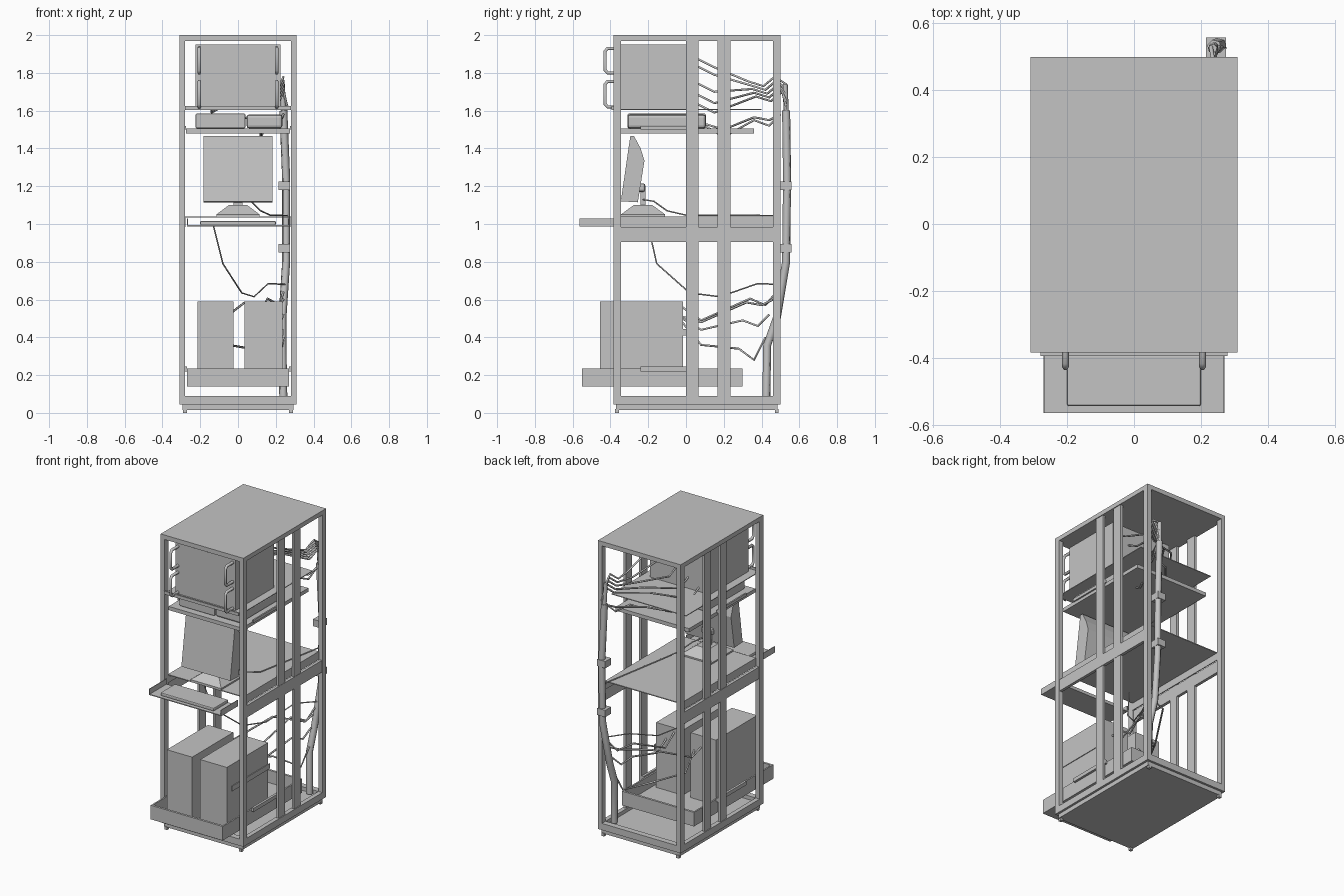
import bpy
import bmesh
from math import radians
from mathutils import Vector

default_cube = bpy.data.objects.get("Cube")
if default_cube:
    bpy.data.objects.remove(default_cube, do_unlink=True)

# One plain grey for everything
grey = bpy.data.materials.new("plain_grey")
grey.use_nodes = True
colour = (0.55, 0.55, 0.55, 1)
grey.diffuse_color = colour
grey.node_tree.nodes["Principled BSDF"].inputs["Base Color"].default_value = colour


def finish(name, bm):
    bmesh.ops.recalc_face_normals(bm, faces=bm.faces)
    mesh = bpy.data.meshes.new(name)
    bm.to_mesh(mesh)
    bm.free()
    mesh.materials.append(grey)
    obj = bpy.data.objects.new(name, mesh)
    bpy.context.collection.objects.link(obj)
    return obj


def box(name, x, y, z, top_scale=1.0, bevel=0.0):
    """Box spanning the given ranges, optionally tapered or with soft edges."""
    bm = bmesh.new()
    bmesh.ops.create_cube(bm, size=1)
    low, high = (Vector(corner) for corner in zip(x, y, z))
    middle, size = (low + high) / 2, high - low
    for v in bm.verts:
        taper = top_scale if v.co.z > 0 else 1
        v.co.x *= taper
        v.co.y *= taper
        v.co = middle + v.co * size
    if bevel:
        bmesh.ops.bevel(bm, geom=bm.edges[:], offset=bevel, segments=2,
                        affect='EDGES', profile=0.5)
    return finish(name, bm)


def pair(name, x, y, z):
    """The same box on both sides of the cabinet."""
    box("left_" + name, x, y, z)
    box("right_" + name, (-x[1], -x[0]), y, z)


def extrude_side(name, profile, half_width):
    """Side profile in y and z, extruded across x."""
    bm = bmesh.new()
    face = bm.faces.new([bm.verts.new((-half_width, y, z)) for y, z in profile])
    result = bmesh.ops.extrude_face_region(bm, geom=[face])
    moved = [g for g in result["geom"] if isinstance(g, bmesh.types.BMVert)]
    bmesh.ops.translate(bm, verts=moved, vec=(2 * half_width, 0, 0))
    return finish(name, bm)


def tube(name, points, radius, sides=1):
    """Straight-segmented tube along a path."""
    curve = bpy.data.curves.new(name, 'CURVE')
    curve.dimensions = '3D'
    curve.bevel_depth = radius
    curve.bevel_resolution = sides
    curve.use_fill_caps = True
    spline = curve.splines.new('POLY')
    spline.points.add(len(points) - 1)
    for point, co in zip(spline.points, points):
        point.co = (*co, 1)
    curve.materials.append(grey)
    obj = bpy.data.objects.new(name, curve)
    bpy.context.collection.objects.link(obj)
    return obj


# Cabinet frame
outer, inner = 0.31, 0.28
front, back = -0.385, 0.5
full_x, full_y = (-outer, outer), (front, back)
front_bar, back_bar = (front, front + 0.04), (back - 0.04, back)
between_y = (front_bar[1], back_bar[0])
bottom, top = 0.06, 1.97
box("top_panel", full_x, full_y, (top, 2))
for label, bar in (("front", front_bar), ("back", back_bar)):
    pair(label + "_post", (inner, outer), bar, (bottom, top))
    box(label + "_floor_rail", (-inner, inner), bar, (bottom, 0.09))
    middle = sum(bar) / 2
    pair(label + "_foot", (0.27, 0.29), (middle - 0.01, middle + 0.01), (0, 0.02))
pair("floor_rail", (inner, outer), between_y, (bottom, 0.09))
box("floor_panel", full_x, full_y, (0.045, 0.065))
base = box("base_plinth", (-0.295, 0.295), (front + 0.015, back - 0.015), (0.016, 0.046))

# Flat uprights and the side beams that carry the desk
for label, y in (("middle", (0, 0.066)), ("rear", (0.166, 0.235))):
    pair(label + "_upright", (0.287, 0.305), y, (0.09, top))
pair("desk_beam", (0.287, 0.307), between_y, (0.905, 0.985))
pair("desk_lip", (0.278, 0.284), between_y, (0.985, 1.04))
box("desk", (-0.282, 0.282), between_y, (1.034, 1.04))

# Pull-out keyboard tray
tray_y = (-0.565, front)
box("tray", (-0.27, 0.27), tray_y, (0.988, 0.994))
pair("tray_lip", (0.266, 0.27), tray_y, (0.99, 1.03))
box("keyboard", (-0.2, 0.2), (-0.545, -0.39), (0.994, 1.016), bevel=0.006)

# Monitor on its stand
extrude_side("monitor", [(-0.345, 1.12), (-0.295, 1.465), (-0.275, 1.465),
                         (-0.24, 1.4), (-0.22, 1.335), (-0.255, 1.115)], 0.183)
box("stand_base", (-0.115, 0.115), (-0.345, -0.11), (1.04, 1.05))
box("stand_slope", (-0.115, 0.115), (-0.345, -0.11), (1.05, 1.1), top_scale=0.42)
box("stand_neck", (-0.025, 0.025), (-0.24, -0.215), (1.09, 1.2))
box("stand_hinge", (-0.04, 0.04), (-0.26, -0.215), (1.17, 1.215), bevel=0.012)

# Upper shelves
box("device_shelf", (-0.275, 0.275), (-0.35, 0.36), (1.48, 1.505))
box("rack_shelf", (-inner, inner), (front, 0.4), (1.604, 1.609))
box("rack_shelf_lip", (-inner, inner), (front - 0.01, front), (1.604, 1.625))
pair("shelf_slide", (0.276, 0.286), (-0.24, 0.066), (1.5, 1.52))
box("wide_device", (-0.225, 0.04), (-0.31, 0.105), (1.506, 1.585), bevel=0.008)
box("narrow_device", (0.045, 0.235), (-0.31, 0.105), (1.506, 1.58), bevel=0.015)

# Rack unit with four pull handles
box("rack_unit", (-0.225, 0.225), (-0.35, 0.066), (1.609, 1.95))
for level, (low, high) in (("lower", (1.62, 1.755)), ("upper", (1.8, 1.93))):
    for side, x in (("left", 0.205), ("right", -0.205)):
        path = [(-0.35, low), (-0.415, low), (-0.428, low + 0.015),
                (-0.428, high - 0.015), (-0.415, high), (-0.35, high)]
        tube(f"{level}_{side}_handle", [(x, y, z) for y, z in path], 0.01)

# Open drawer holding two computers
drawer_y, drawer_z = (-0.55, 0.3), (0.14, 0.235)
box("drawer_floor", (-0.27, 0.27), drawer_y, (0.14, 0.15))
pair("drawer_side", (0.26, 0.27), drawer_y, drawer_z)
box("drawer_front", (-0.26, 0.26), (-0.55, -0.535), drawer_z)
box("drawer_back", (-0.26, 0.26), (0.285, 0.3), drawer_z)
pair("drawer_slide", (0.27, 0.286), (-0.24, 0.066), (0.22, 0.245))
box("left_computer", (0.035, 0.235), (-0.455, -0.015), (0.15, 0.59))
box("right_computer", (-0.215, -0.025), (-0.455, -0.015), (0.15, 0.59))
box("computer_strap", (0.235, 0.24), (-0.405, 0), (0.41, 0.445))

# Cable trunk with clamps at the back corner
trunk = [(0.24, 0.425, 0.08), (0.235, 0.43, 0.36), (0.235, 0.48, 0.5), (0.255, 0.53, 0.8),
         (0.255, 0.535, 1.24), (0.24, 0.53, 1.6), (0.235, 0.525, 1.74)]
tube("cable_trunk", trunk[:-1], 0.022)
tube("trunk_tip", trunk[-2:], 0.014)
for name, z in (("lower_clamp", 0.872), ("upper_clamp", 1.203)):
    box(name, (0.215, 0.275), (0.495, 0.558), (z - 0.023, z + 0.023))


def branch(name, x, start, end, sag, radius=0.006):
    """Loose cable drooping from a rear panel to the trunk."""
    path = [start, (start[0] + 0.1, start[1] - sag), (end[0] - 0.14, end[1] - sag / 2),
            (end[0] - 0.06, end[1] - sag), end]
    along = [x, x, x + (0.24 - x) * 0.4, 0.22, 0.24]
    tube(name, [(px, y, z) for px, (y, z) in zip(along, path)], radius)


# Rack cables
for i, z in enumerate((1.88, 1.84, 1.75, 1.69, 1.64)):
    x = 0.18 - 0.08 * i
    branch(f"rack_cable_{i}", x, (0.05, z), (0.47 + 0.01 * i, 1.78 - 0.02 * i), 0.05)
    tube(f"rack_drop_{i}", [(0.24, 0.47 + 0.01 * i, 1.78 - 0.02 * i),
                            (0.23 + 0.008 * i, 0.53, 1.74 - 0.03 * i),
                            (0.24, 0.53, 1.55)], 0.006)
for i, x in enumerate((-0.08, 0.12)):
    branch(f"device_cable_{i}", x, (0.1, 1.53 - 0.01 * i), (0.5, 1.58), 0.03 + 0.03 * i)

# Computer cables
for i, (x, z, end, sag) in enumerate(((0.1, 0.56, 0.64, 0.07), (-0.1, 0.51, 0.6, 0.03),
                                      (0.16, 0.5, 0.52, 0.06), (-0.05, 0.48, 0.4, 0.12))):
    branch(f"computer_cable_{i}", x, (-0.02, z), (0.48 - 0.02 * i, end), sag)

# Monitor and keyboard leads
tube("monitor_cable", [(0.04, -0.23, 1.13), (0.07, -0.17, 1.12), (0.12, -0.1, 1.07),
                       (0.17, 0, 1.047), (0.26, 0.5, 1.045)], 0.004)
tube("keyboard_cable", [(-0.13, -0.2, 0.99), (-0.08, -0.155, 0.79), (0.02, 0.02, 0.635),
                        (0.085, 0.18, 0.615), (0.16, 0.38, 0.685), (0.25, 0.49, 0.68)], 0.004)
